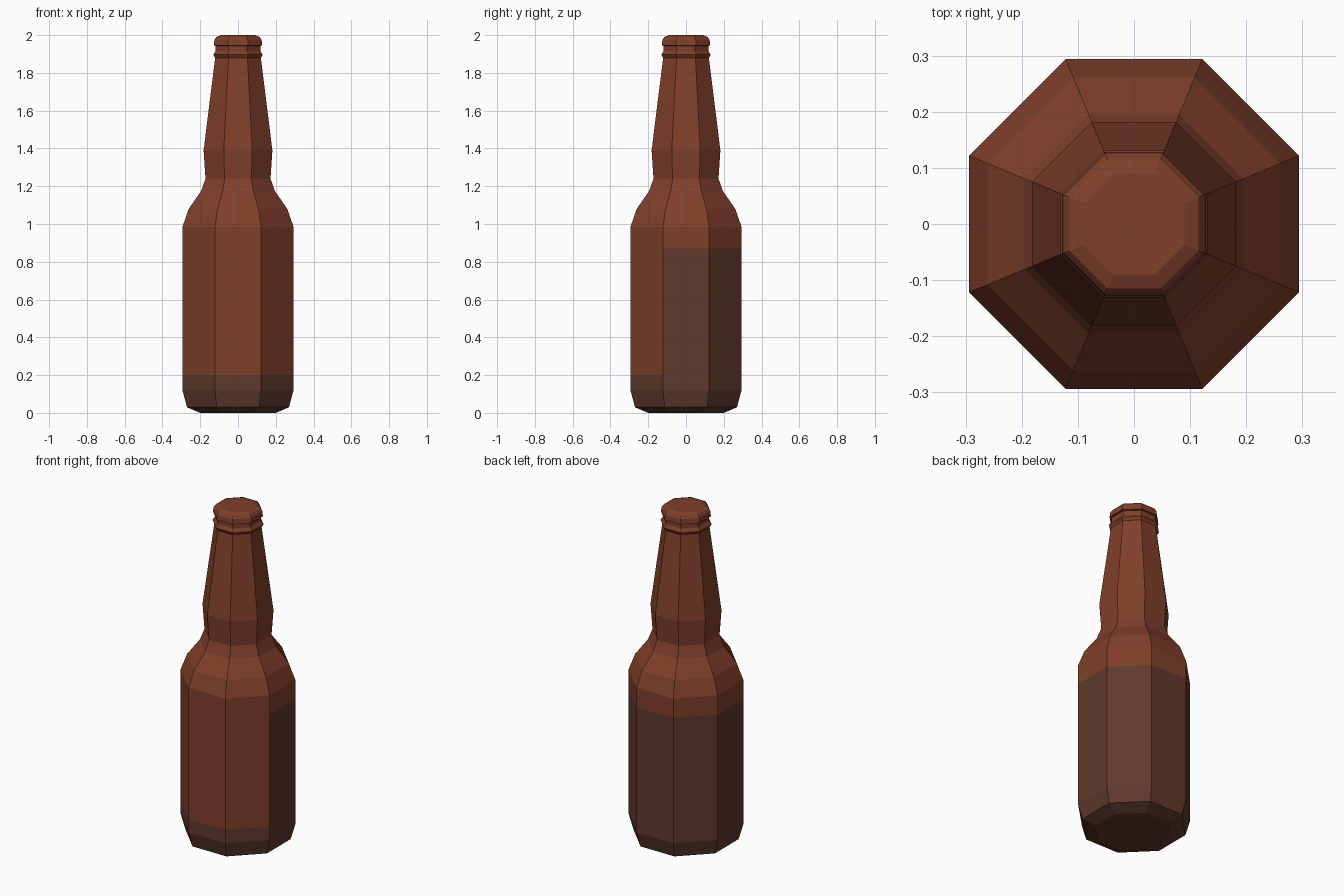
import bpy, bmesh, math

if "Cube" in bpy.data.objects:
    bpy.data.objects.remove(bpy.data.objects["Cube"])

SIDES = 8


def material(name, rgb):
    m = bpy.data.materials.new(name)
    m.diffuse_color = (*rgb, 1)
    m.use_nodes = True
    m.node_tree.nodes["Principled BSDF"].inputs["Base Color"].default_value = m.diffuse_color
    return m


glass = material("brown_glass", (0.215, 0.050, 0.023))
label = material("dull_brown", (0.115, 0.041, 0.025))


def turned(name, profile):
    """Closed eight-sided turned solid; profile = (half width across flats, z)."""
    bm = bmesh.new()
    rings = []
    for a, z in profile:
        r = a / math.cos(math.pi / SIDES)
        rings.append([bm.verts.new((r * math.cos((i + .5) * 2 * math.pi / SIDES),
                                    r * math.sin((i + .5) * 2 * math.pi / SIDES), z))
                      for i in range(SIDES)])
    for lo, hi in zip(rings, rings[1:]):
        for i in range(SIDES):
            j = (i + 1) % SIDES
            bm.faces.new((lo[i], lo[j], hi[j], hi[i]))
    bm.faces.new(rings[0][::-1])
    bm.faces.new(rings[-1])
    bm.normal_update()
    # dull base all round, rising to 0.87 on the sides and back
    for f in bm.faces:
        c = f.calc_center_median()
        front = f.normal.y < -0.3
        f.material_index = int(c.z < 0.2 or (c.z < 0.87 and not front))
    me = bpy.data.meshes.new(name)
    bm.to_mesh(me)
    bm.free()
    ob = bpy.data.objects.new(name, me)
    bpy.context.collection.objects.link(ob)
    me.materials.append(glass)
    me.materials.append(label)
    return ob


# bottle from base to neck, lip ring and cap
turned("bottle", [
    (0.20, 0), (0.27, 0.03), (0.294, 0.12), (0.294, 0.20), (0.294, 0.87),
    (0.294, 0.985), (0.261, 1.08), (0.195, 1.175), (0.172, 1.24),
    (0.182, 1.39), (0.121, 1.88), (0.131, 1.897), (0.118, 1.917),
    (0.118, 1.943), (0.128, 1.945), (0.125, 1.975), (0.115, 1.99), (0.09, 2.0)])
